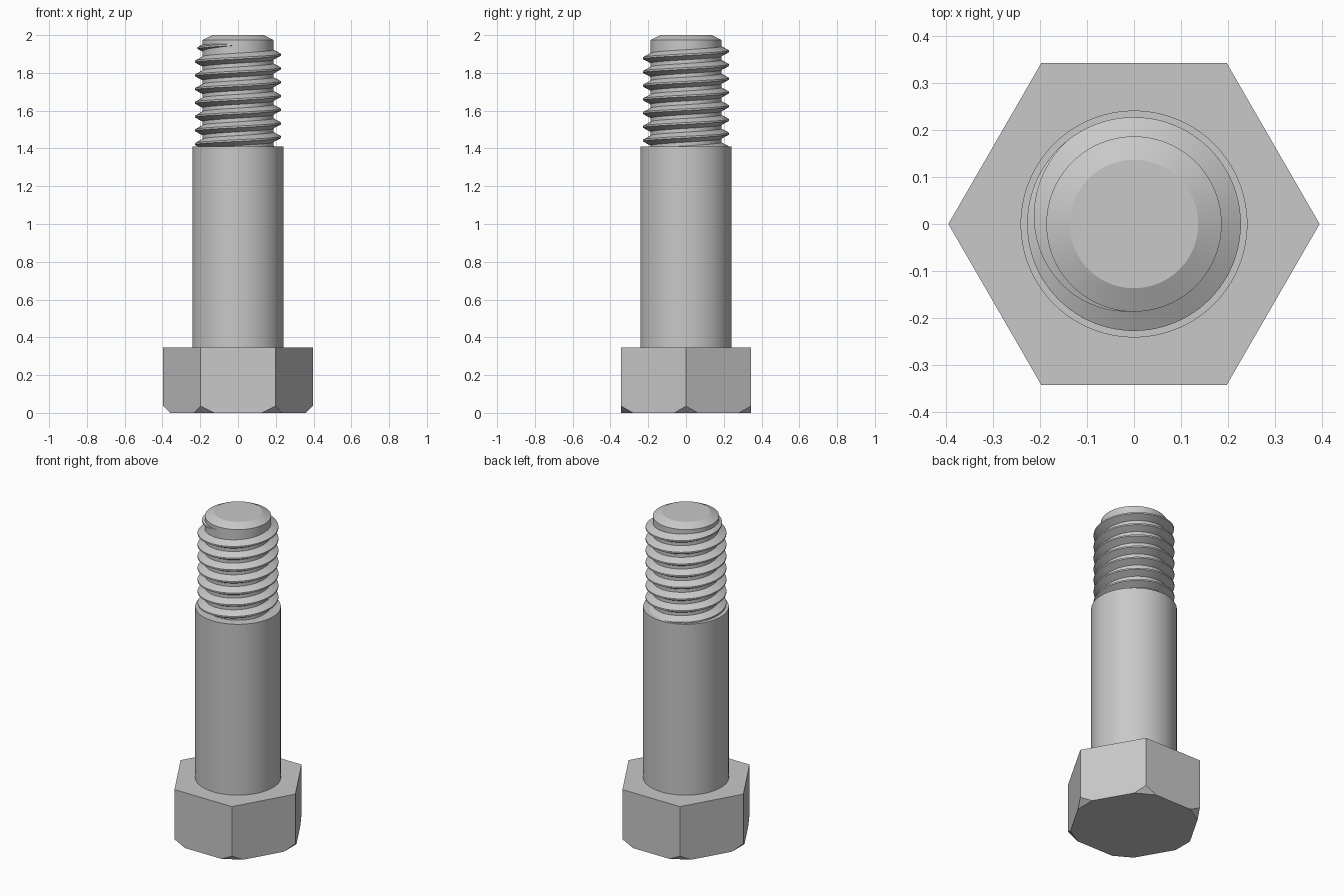
import bpy, bmesh, math
from mathutils import Vector

cube = bpy.data.objects.get("Cube")
if cube:
    bpy.data.objects.remove(cube, do_unlink=True)

HEAD_R, HEAD_H, CHAMFER = 0.396, 0.345, 0.036
SHANK_R, SHANK_TOP = 0.242, 1.41
CORE_R, CREST_R, PITCH = 0.187, 0.228, 0.0727
SEGMENTS = 96

steel = bpy.data.materials.new("grey steel")
steel.use_nodes = True
GREY = (0.58, 0.58, 0.58, 1)
steel.diffuse_color = GREY
steel.node_tree.nodes["Principled BSDF"].inputs["Base Color"].default_value = GREY


def add_object(name, bm, smooth_angle=None):
    bmesh.ops.recalc_face_normals(bm, faces=bm.faces)
    mesh = bpy.data.meshes.new(name)
    bm.to_mesh(mesh)
    bm.free()
    mesh.materials.append(steel)
    obj = bpy.data.objects.new(name, mesh)
    bpy.context.collection.objects.link(obj)
    if smooth_angle:
        bpy.ops.object.select_all(action="DESELECT")
        obj.select_set(True)
        bpy.context.view_layer.objects.active = obj
        bpy.ops.object.shade_smooth_by_angle(angle=math.radians(smooth_angle))
    return obj


def ring(bm, radius, z, count):
    return [bm.verts.new((radius * math.cos(math.tau * i / count),
                          radius * math.sin(math.tau * i / count), z))
            for i in range(count)]


def stack(profile, count):
    """Closed solid through a list of (radius, height) rings."""
    bm = bmesh.new()
    rings = [ring(bm, r, z, count) for r, z in profile]
    for low, high in zip(rings, rings[1:]):
        for i in range(count):
            j = (i + 1) % count
            bm.faces.new((low[i], low[j], high[j], high[i]))
    bm.faces.new(rings[0])
    bm.faces.new(rings[-1])
    return bm


# Hexagonal head, with each lower corner cut off by a sloping plane
head = stack([(HEAD_R, 0), (HEAD_R, HEAD_H)], 6)
for i in range(6):
    a = math.tau * i / 6
    out = Vector((math.cos(a), math.sin(a), 0))
    bmesh.ops.bisect_plane(head, geom=head.verts[:] + head.edges[:] + head.faces[:],
                           plane_co=out * (HEAD_R - CHAMFER),
                           plane_no=out - Vector((0, 0, 1)), clear_outer=True)
    rim = [e for e in head.edges if e.is_boundary]
    bmesh.ops.holes_fill(head, edges=rim, sides=0)
add_object("hex_head", head)

# Plain shank, then the thinner core with its chamfered tip
add_object("shank", stack([(SHANK_R, HEAD_H), (SHANK_R, SHANK_TOP)], SEGMENTS), 30)
add_object("threaded_core",
           stack([(CORE_R, SHANK_TOP - 0.02), (CORE_R, 1.975), (0.137, 2.0)], SEGMENTS), 20)

# Right-handed thread: a trapezoid swept up a helix, fading into the core at its end
FIRST_CREST = 1.46
START, FADE, END = -1.3, 6.36, 6.74      # in turns
steps = round((END - START) * SEGMENTS)
bm = bmesh.new()
sections = []
for s in range(steps + 1):
    turn = START + (END - START) * s / steps
    height = min(1, (END - turn) / (END - FADE)) * (CREST_R - CORE_R)
    height = max(height, 0.0005)
    half_crest = 0.0045
    half_root = half_crest + height * math.tan(math.radians(30))
    inner = CORE_R - 0.003
    z = FIRST_CREST + turn * PITCH
    a = turn * math.tau
    section = [(inner, -half_root), (CORE_R + height, -half_crest),
               (CORE_R + height, half_crest), (inner, half_root)]
    sections.append([bm.verts.new((r * math.cos(a), r * math.sin(a), z + dz))
                     for r, dz in section])
for low, high in zip(sections, sections[1:]):
    for i in range(4):
        j = (i + 1) % 4
        bm.faces.new((low[i], low[j], high[j], high[i]))
bm.faces.new(sections[0])
bm.faces.new(sections[-1])
add_object("screw_thread", bm, 30)
